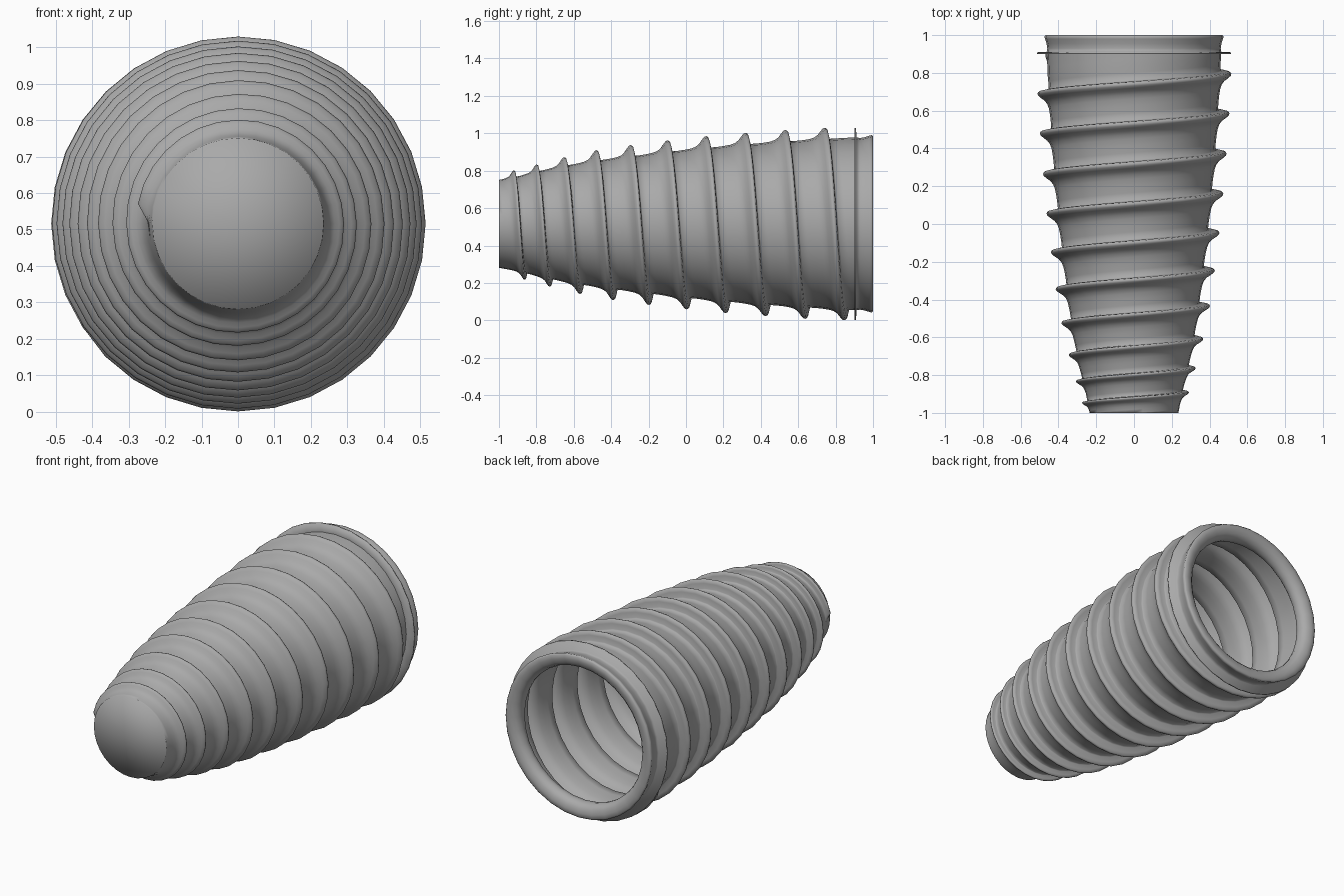
import bpy, bmesh, math

if "Cube" in bpy.data.objects:
    bpy.data.objects.remove(bpy.data.objects["Cube"])

SIDES = 32
CZ = 0.516           # height of the long axis
Y0, Y1 = -1.0, 0.903  # threaded length

# crest position for each whole turn, from turn -2 to 12
CREST_Y = [-1.17, -1.06, -0.95, -0.835, -0.695, -0.525, -0.345, -0.15, 0.055,
           0.265, 0.48, 0.69, 0.90, 1.11, 1.32]
# (y, core radius, crest radius)
RADII = [(-1, 0.235, 0.270), (-0.9, 0.254, 0.289), (-0.78, 0.284, 0.322),
         (-0.63, 0.315, 0.362), (-0.45, 0.343, 0.400), (-0.27, 0.365, 0.425),
         (-0.08, 0.388, 0.449), (0.13, 0.409, 0.471), (0.34, 0.428, 0.488),
         (0.56, 0.443, 0.504), (0.77, 0.456, 0.515), (0.91, 0.462, 0.516)]
# one pitch of thread: (fraction of pitch after the crest, height)
THREAD = [(0, 1), (0.04, 0.92), (0.06, 0.6), (0.068, 0.1), (0.09, -0.02),
          (0.28, -0.02), (0.46, 0.01), (0.62, 0.07), (0.73, 0.18),
          (0.82, 0.40), (0.89, 0.72), (0.95, 0.95)]

metal = bpy.data.materials.new("grey_metal")
metal.diffuse_color = (0.4, 0.4, 0.4, 1)
metal.use_nodes = True
metal.node_tree.nodes["Principled BSDF"].inputs["Base Color"].default_value = metal.diffuse_color


def crest_y(n):
    i = max(0, min(len(CREST_Y) - 2, math.floor(n + 2)))
    return CREST_Y[i] + (n + 2 - i) * (CREST_Y[i + 1] - CREST_Y[i])


def radii(y):
    for (a, r0, c0), (b, r1, c1) in zip(RADII, RADII[1:]):
        if y <= b:
            t = (y - a) / (b - a)
            return r0 + t * (r1 - r0), c0 + t * (c1 - c0)
    return RADII[-1][1:]


def at(turn, r, y):
    a = 2 * math.pi * turn
    return (-r * math.cos(a), y, CZ + r * math.sin(a))


def finish(bm, name):
    bmesh.ops.recalc_face_normals(bm, faces=bm.faces)
    me = bpy.data.meshes.new(name)
    bm.to_mesh(me)
    bm.free()
    me.materials.append(metal)
    ob = bpy.data.objects.new(name, me)
    bpy.context.collection.objects.link(ob)
    me.polygons.foreach_set("use_smooth", [True] * len(me.polygons))
    return ob


# threaded tapered shell, swept along the helix and clipped flat at both ends
bm = bmesh.new()
grid = []
for j in range(-SIDES * 2, SIDES * 11 + 1):
    n = j / SIDES
    row = []
    for f, h in THREAD:
        m = n + (f > 0.47)                      # crest this point belongs to
        fade = max(0, min(1, m * SIDES, (10.0 - m) * 10))
        y = crest_y(n) + f * (crest_y(n + 1) - crest_y(n))
        y = max(Y0, min(Y1, y))
        core, crest = radii(y)
        if y in (Y0, Y1):
            fade = 0
        row.append(bm.verts.new(at(n, core + (crest - core) * h * fade, y)))
    grid.append(row)
for j in range(len(grid) - SIDES - 1):
    a = grid[j] + [grid[j + SIDES][0]]
    b = grid[j + 1] + [grid[j + 1 + SIDES][0]]
    for i in range(len(THREAD)):
        quad = (a[i], b[i], b[i + 1], a[i + 1])
        ys = [v.co.y for v in quad]
        if max(ys) - min(ys) > 1e-6:
            bm.faces.new(quad)
bmesh.ops.remove_doubles(bm, verts=bm.verts, dist=0.0003)
bmesh.ops.delete(bm, geom=[v for v in bm.verts if not v.link_faces], context='VERTS')
# closed tip
tip = bm.verts.new((0, Y0, CZ))
for e in [e for e in bm.edges if e.is_boundary
          and all(abs(v.co.y - Y0) < 1e-4 for v in e.verts)]:
    bm.faces.new((e.verts[0], e.verts[1], tip))
finish(bm, "threaded_body")


# thin flange, collar and rolled inner lip, as one turned profile (radius, y)
PROFILE = [(0.462, 0.90), (0.513, 0.901), (0.513, 0.909), (0.462, 0.912), (0.459, 0.93),
           (0.463, 0.955), (0.471, 0.98), (0.475, 0.993), (0.467, 1.0), (0.445, 1.0),
           (0.42, 0.994), (0.402, 0.978), (0.393, 0.955), (0.396, 0.93),
           (0.415, 0.912), (0.435, 0.903), (0.457, 0.893)]
bm = bmesh.new()
rings = [[bm.verts.new(at(k / SIDES, r, y)) for k in range(SIDES)] for r, y in PROFILE]
for a, b in zip(rings, rings[1:]):
    for k in range(SIDES):
        l = (k + 1) % SIDES
        bm.faces.new((a[k], a[l], b[l], b[k]))
finish(bm, "collar")
